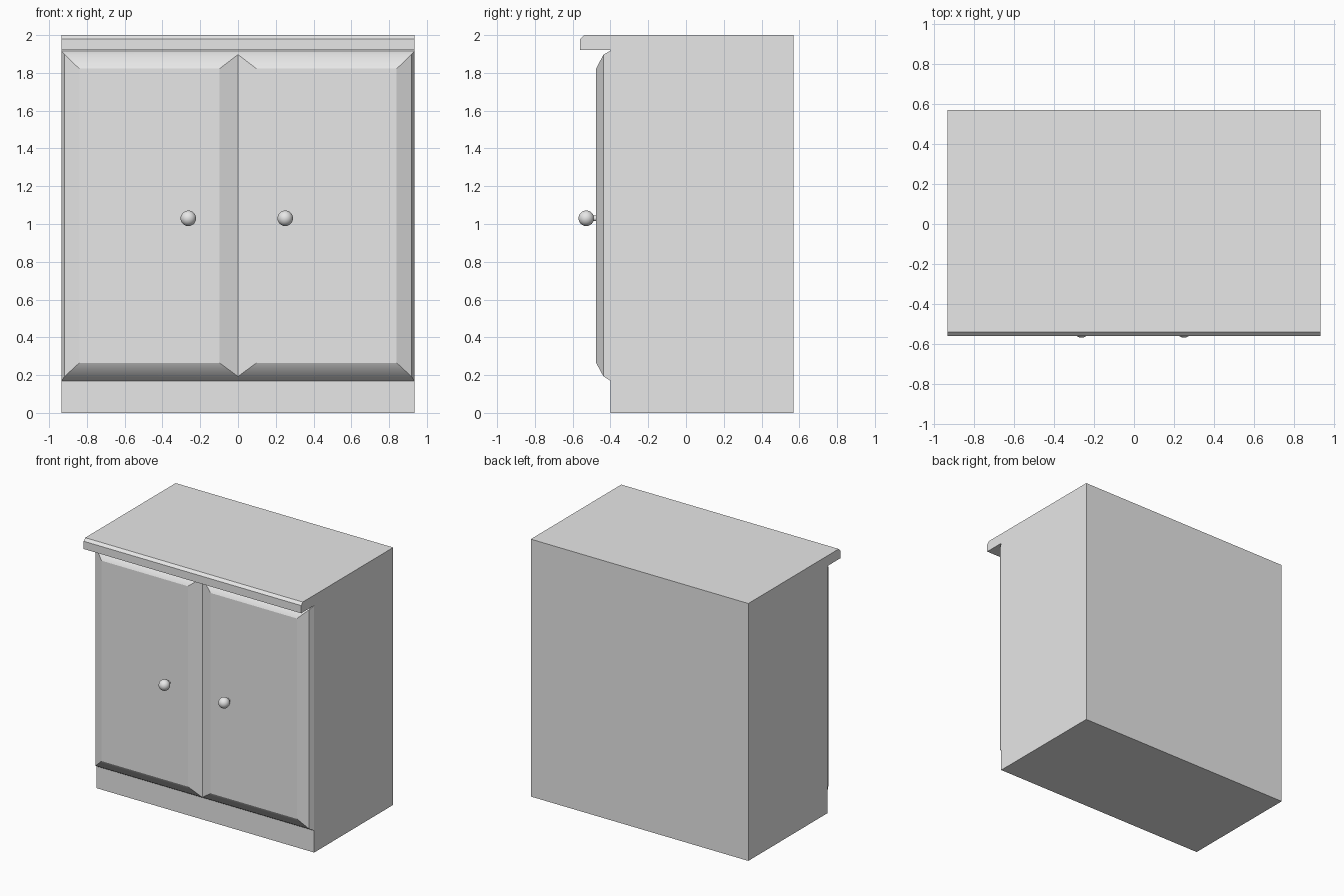
import bpy, bmesh
from mathutils import Matrix

cube = bpy.data.objects.get("Cube")
if cube:
    bpy.data.objects.remove(cube)

grey = bpy.data.materials.new("plain_grey")
grey.use_nodes = True
grey.diffuse_color = (0.8, 0.8, 0.8, 1)
grey.node_tree.nodes["Principled BSDF"].inputs["Base Color"].default_value = (0.8, 0.8, 0.8, 1)

HALF = 0.935      # half of the cabinet width
FRONT = -0.40     # plane of the cabinet front


def finish(name, bm):
    """Turn a bmesh into a named grey object."""
    bmesh.ops.recalc_face_normals(bm, faces=bm.faces)
    mesh = bpy.data.meshes.new(name)
    bm.to_mesh(mesh)
    bm.free()
    mesh.materials.append(grey)
    obj = bpy.data.objects.new(name, mesh)
    bpy.context.collection.objects.link(obj)
    return obj


# Carcass and overhanging worktop: one side profile (y, z) extruded across
def carcass():
    bm = bmesh.new()
    profile = [(0.57, 0), (0.57, 2), (-0.54, 2), (-0.555, 1.985),
               (-0.56, 1.98), (-0.56, 1.92), (FRONT, 1.92), (FRONT, 0)]
    side = bm.faces.new([bm.verts.new((-HALF, y, z)) for y, z in profile])
    moved = bmesh.ops.extrude_face_region(bm, geom=[side], use_keep_orig=True)["geom"]
    verts = [v for v in moved if isinstance(v, bmesh.types.BMVert)]
    bmesh.ops.translate(bm, verts=verts, vec=(2 * HALF, 0, 0))
    finish("carcass", bm)


# Raised door: three stacked rectangles, meeting its twin in a shallow valley
def door(name, side):
    bm = bmesh.new()
    levels = [(0, HALF, 0.17, 1.917, FRONT),
              (0, 0.918, 0.193, 1.897, -0.437),
              (0.098, 0.84, 0.265, 1.822, -0.476)]
    rings = [[bm.verts.new((side * x, y, z)) for x, z in
              ((x0, z0), (x1, z0), (x1, z1), (x0, z1))]
             for x0, x1, z0, z1, y in levels]
    for low, high in zip(rings, rings[1:]):
        for i in range(4):
            j = (i + 1) % 4
            bm.faces.new((low[i], low[j], high[j], high[i]))
    bm.faces.new(rings[-1])
    bm.faces.new(rings[0])
    # Only the top and bottom mouldings are rounded
    for face in bm.faces:
        face.smooth = True
    for edge in bm.edges:
        edge.smooth = False
    for i in (0, 2):
        bm.edges.get((rings[1][i], rings[1][i + 1])).smooth = True
    finish(name, bm)


# Round knob on a short stem
def knob(name, x):
    z = 1.03
    bm = bmesh.new()
    bmesh.ops.create_uvsphere(bm, u_segments=32, v_segments=16, radius=0.041,
                              matrix=Matrix.Translation((x, -0.528, z)))
    turn = Matrix.Rotation(1.5708, 4, "X")
    bmesh.ops.create_cone(bm, cap_ends=True, segments=16, radius1=0.015, radius2=0.015,
                          depth=0.05, matrix=Matrix.Translation((x, -0.475, z)) @ turn)
    obj = finish(name, bm)
    bpy.ops.object.select_all(action="DESELECT")
    obj.select_set(True)
    bpy.context.view_layer.objects.active = obj
    bpy.ops.object.shade_smooth_by_angle()


carcass()
door("left_door", 1)
door("right_door", -1)
knob("left_knob", 0.25)
knob("right_knob", -0.263)
